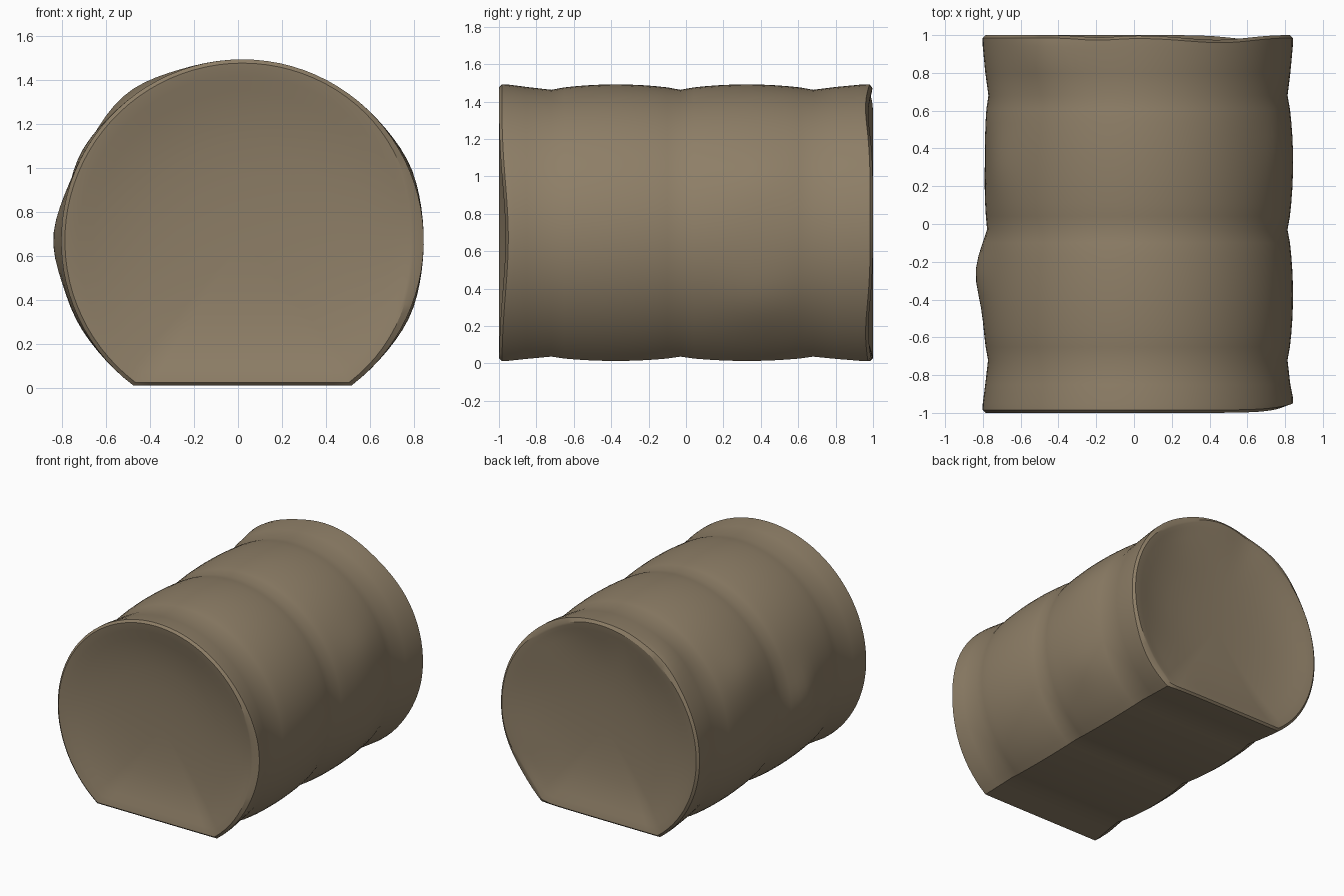
import bpy, bmesh, math

if "Cube" in bpy.data.objects:
    bpy.data.objects.remove(bpy.data.objects["Cube"])

SEG = 72
CX, CZ, FLAT = 0.02, 0.67, -0.655      # axis position, flat underside below axis
GROOVES = (-0.72, -0.03, 0.68)

# Outline (y, radius, sharp): dished front, bulging bands, dished back
dish = [(0.915, 0.15), (0.92, 0.3), (0.932, 0.45), (0.95, 0.58),
        (0.972, 0.68), (0.988, 0.745), (0.998, 0.79), (1.0, 0.805), (0.985, 0.822)]
profile = [(-y, r, False) for y, r in dish]
profile += [(-0.95, 0.821, False), (-0.85, 0.808, False)]
for a, b in zip(GROOVES, GROOVES[1:]):
    profile.append((a, 0.793, True))
    for k in range(1, 10):
        t = k / 10
        profile.append((a + (b - a) * t, 0.793 + 0.029 * math.sin(math.pi * t) ** 0.7, False))
profile += [(GROOVES[-1], 0.793, True), (0.8, 0.808, False), (0.94, 0.821, False)]
profile += [(y, r, False) for y, r in reversed(dish)]

# Soft lumps and dents on the side: angle, y, angle width, y width, height
LUMPS = [(180, -0.25, 14, 0.16, 0.04), (128, 0.9, 14, 0.14, 0.03),
         (180, 0.35, 25, 0.25, -0.012), (24, 0.4, 12, 0.2, 0.012),
         (-24, 0.4, 12, 0.2, 0.012), (152, 0.3, 12, 0.2, 0.015),
         (205, -0.3, 12, 0.2, 0.012)]
# Worn places on the rims: angle, end, angle width, depth
CHIPS = [(0, -1, 28, 0.035), (58, 1, 20, 0.025), (-38, 1, 18, 0.025), (105, 1, 10, 0.012)]


def bell(a, centre, width):
    d = (a - centre + 180) % 360 - 180
    return math.exp(-(d / width) ** 2)


def place(y, r, ang):
    a = math.radians(ang)
    rim = max(0.0, min(1.0, (r - 0.55) / 0.25))
    rad = r
    if abs(y) < 0.99 and r > 0.78:
        for c, cy, w, wy, h in LUMPS:
            rad += h * bell(ang, c, w) * math.exp(-((y - cy) / wy) ** 2)
    ny = y
    for c, end, w, d in CHIPS:
        if y * end > 0.9:
            ny -= end * d * bell(ang, c, w) * rim
            if abs(y) > 0.99:
                rad -= d * 0.8 * bell(ang, c, w) * rim
    x, z = rad * math.cos(a), rad * math.sin(a)
    low = FLAT * r / 0.82
    if z < low:
        z = low
    return (CX + x, ny, CZ + z)


# Angles: arc plus evenly spread points along the flat underside
edge = math.degrees(math.asin(FLAT / 0.82))
arc = [edge + (180 - 2 * edge) * i / SEG for i in range(SEG + 1)]
under = [180 - edge + (180 + 2 * edge) * i / 12 for i in range(1, 12)]
angles = arc + under

bm = bmesh.new()
rings = [[bm.verts.new(place(y, r, a)) for a in angles] for y, r, s in profile]
n = len(angles)
for r0, r1 in zip(rings, rings[1:]):
    for i in range(n):
        bm.faces.new((r0[i], r0[(i + 1) % n], r1[(i + 1) % n], r1[i]))
for ring, y in ((rings[0], -0.913), (rings[-1], 0.913)):
    c = bm.verts.new((CX, y, CZ))
    for i in range(n):
        bm.faces.new((ring[i], ring[(i + 1) % n], c))
bmesh.ops.recalc_face_normals(bm, faces=bm.faces)

mesh = bpy.data.meshes.new("hay_bale")
bm.to_mesh(mesh)
bm.free()
bale = bpy.data.objects.new("hay_bale", mesh)
bpy.context.collection.objects.link(bale)

mat = bpy.data.materials.new("dry straw brown")
mat.diffuse_color = (0.27, 0.21, 0.135, 1)
mat.use_nodes = True
mat.node_tree.nodes["Principled BSDF"].inputs["Base Color"].default_value = mat.diffuse_color
mesh.materials.append(mat)

# Smooth shading, with creases kept at the underside edges and band grooves
bpy.context.view_layer.objects.active = bale
bale.select_set(True)
bpy.ops.object.shade_smooth_by_angle(angle=math.radians(30))
sharp = mesh.attributes.get("sharp_edge") or mesh.attributes.new("sharp_edge", 'BOOLEAN', 'EDGE')
for e in mesh.edges:
    if {v // n for v in e.vertices} <= {k for k, p in enumerate(profile) if p[2]}:
        sharp.data[e.index].value = True
